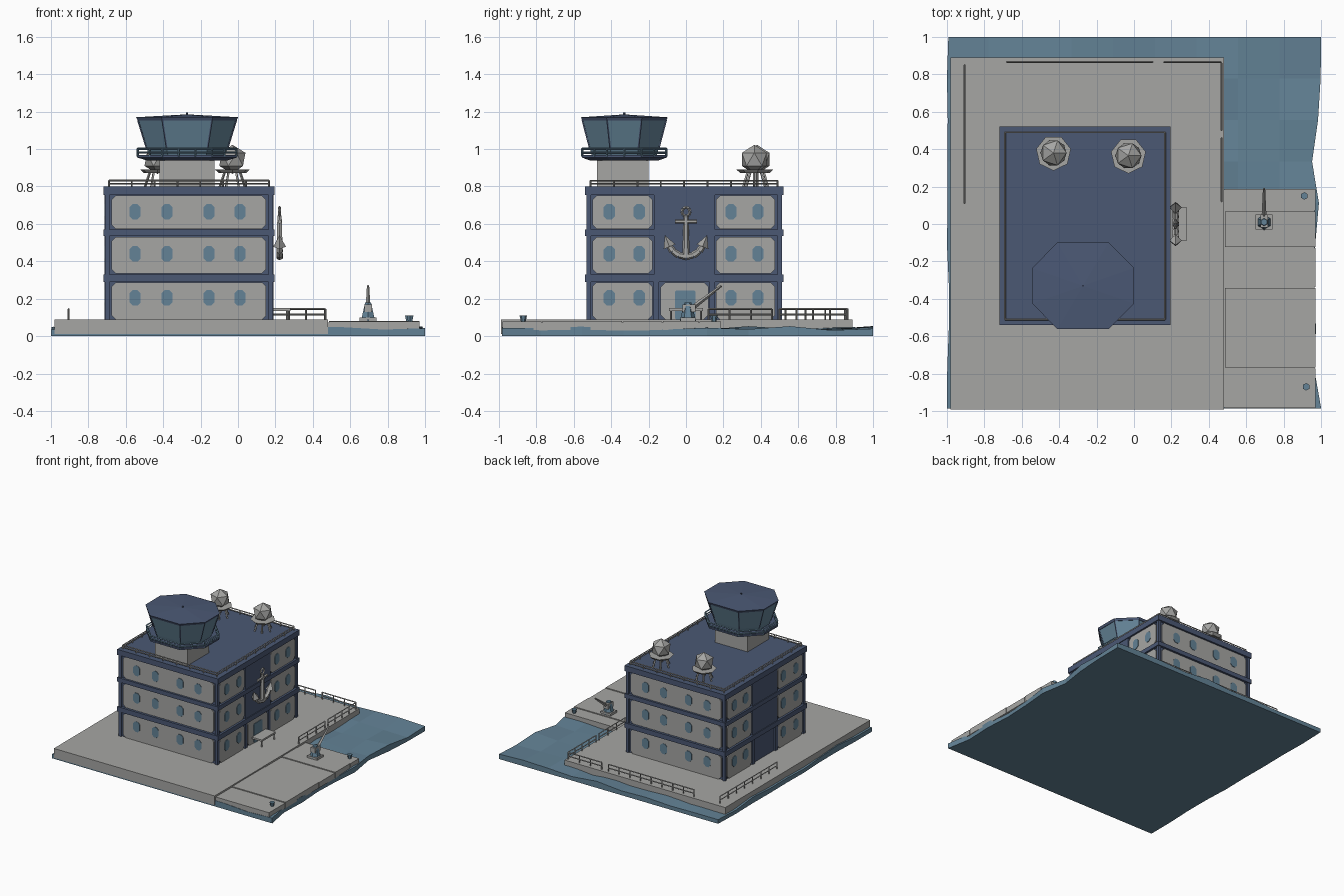
import bpy, bmesh, math, random
from mathutils import Vector, Matrix

random.seed(4)
cube = bpy.data.objects.get("Cube")
if cube:
    bpy.data.objects.remove(cube, do_unlink=True)


def material(name, rgb):
    m = bpy.data.materials.new(name)
    m.use_nodes = True
    m.diffuse_color = (*rgb, 1)
    bsdf = next(n for n in m.node_tree.nodes if n.type == 'BSDF_PRINCIPLED')
    bsdf.inputs["Base Color"].default_value = (*rgb, 1)
    bsdf.inputs["Roughness"].default_value = 0.9
    return m


GREY = material("concrete grey", (0.38, 0.38, 0.37))
NAVY = material("navy blue", (0.07, 0.098, 0.175))
STEEL = material("steel blue", (0.125, 0.225, 0.305))


def finish(bm, name, mat):
    bmesh.ops.recalc_face_normals(bm, faces=bm.faces)
    me = bpy.data.meshes.new(name)
    bm.to_mesh(me)
    bm.free()
    me.materials.append(mat)
    ob = bpy.data.objects.new(name, me)
    bpy.context.collection.objects.link(ob)
    return ob


def loft(bm, rings):
    """Closed solid through rings with equal point counts."""
    loops = [[bm.verts.new(p) for p in ring] for ring in rings]
    n = len(loops[0])
    for a, b in zip(loops, loops[1:]):
        for i in range(n):
            j = (i + 1) % n
            bm.faces.new((a[i], a[j], b[j], b[i]))
    bm.faces.new(loops[0][::-1])
    bm.faces.new(loops[-1])


def box(bm, x0, x1, y0, y1, z0, z1):
    outline = ((x0, y0), (x1, y0), (x1, y1), (x0, y1))
    loft(bm, [[(x, y, z) for x, y in outline] for z in (z0, z1)])


def strut(bm, a, b, r, r2=None, sides=4):
    a, b = Vector(a), Vector(b)
    q = (b - a).to_track_quat('Z', 'Y').to_matrix().to_4x4()
    bmesh.ops.create_cone(bm, cap_ends=True, segments=sides, radius1=r,
                          radius2=r if r2 is None else r2, depth=(b - a).length,
                          matrix=Matrix.Translation((a + b) / 2) @ q)


def railing(bm, a, b, height, r, spacing, bars=(1,)):
    a, b = Vector(a), Vector(b)
    up = Vector((0, 0, height))
    n = max(1, round((b - a).length / spacing))
    for i in range(n + 1):
        p = a.lerp(b, i / n)
        strut(bm, p, p + up, r)
    for f in bars:
        strut(bm, a + up * f, b + up * f, r)


# Water with an uneven surface and ragged rim
bm = bmesh.new()
bmesh.ops.create_grid(bm, x_segments=9, y_segments=9, size=1)
for v in bm.verts:
    v.co.z = 0.042 + random.uniform(-0.012, 0.012)
    if v.co.x > 0.99 and abs(v.co.y) < 0.9:
        v.co.x -= random.uniform(0, 0.05)
    if v.co.x < -0.99:
        v.co.x += random.uniform(0, 0.012)
    if v.co.y < -0.99:
        v.co.y += 0.015
top = bm.faces[:]
new = bmesh.ops.extrude_face_region(bm, geom=top, use_keep_orig=True)
for v in new["geom"]:
    if isinstance(v, bmesh.types.BMVert):
        v.co.z = 0
finish(bm, "water", STEEL)

# Quay and pier slabs
bm = bmesh.new()
box(bm, -0.98, 0.48, -0.99, 0.89, 0.012, 0.088)
finish(bm, "quay", GREY)
bm = bmesh.new()
seams = (-0.985, -0.77, -0.34, -0.125, 0.07, 0.19)
for i, (a, b) in enumerate(zip(seams, seams[1:])):
    box(bm, 0.485, 0.97, a + 0.003, b - 0.003, 0.034, 0.078 + 0.004 * (i % 2))
box(bm, 0.48, 0.965, -0.98, 0.185, 0.03, 0.072)
finish(bm, "pier", GREY)

# Quay railings
bm = bmesh.new()
for a, b in (((-0.68, 0.865), (0.1, 0.865)), ((0.16, 0.865), (0.465, 0.865)),
             ((0.468, 0.12), (0.468, 0.46)), ((0.468, 0.5), (0.468, 0.86)),
             ((-0.905, 0.11), (-0.905, 0.85))):
    railing(bm, (*a, 0.085), (*b, 0.085), 0.06, 0.005, 0.1, (0.5, 1))
finish(bm, "quay_railings", GREY)

# Building core, floor bands and side columns
X0, X1, Y0, Y1 = -0.7, 0.175, -0.52, 0.5
CX, CY = (X0 + X1) / 2, (Y0 + Y1) / 2
bm = bmesh.new()
box(bm, X0, X1, Y0, Y1, 0.08, 0.78)
for z0, z1 in ((0.29, 0.33), (0.535, 0.57), (0.755, 0.8)):
    box(bm, X0 - 0.02, X1 + 0.02, Y0 - 0.02, Y1 + 0.02, z0, z1)
box(bm, X0 - 0.014, X1 + 0.014, -0.17, 0.155, 0.3, 0.78)
for y in (-0.16, 0.14):
    box(bm, X0 - 0.014, X1 + 0.014, y - 0.015, y + 0.015, 0.08, 0.31)
for x in (X0, X1):
    for y in (Y0, Y1):
        box(bm, x - 0.012, x + 0.012, y - 0.012, y + 0.012, 0.08, 0.78)
finish(bm, "building_frame", NAVY)

# Wall plates: side = (plane point, along-axis, outward normal)
SIDES = {
    "front": (Vector((0, Y0, 0)), Vector((1, 0, 0)), Vector((0, -1, 0))),
    "back": (Vector((0, Y1, 0)), Vector((1, 0, 0)), Vector((0, 1, 0))),
    "left": (Vector((X1, 0, 0)), Vector((0, 1, 0)), Vector((1, 0, 0))),
    "right": (Vector((X0, 0, 0)), Vector((0, 1, 0)), Vector((-1, 0, 0))),
}


def plate(bm, side, u0, u1, z0, z1, cut, depth, start=-0.002):
    origin, along, out = SIDES[side]
    pts = [(u0 + cut, z0), (u1 - cut, z0), (u1, z0 + cut), (u1, z1 - cut),
           (u1 - cut, z1), (u0 + cut, z1), (u0, z1 - cut), (u0, z0 + cut)]
    loft(bm, [[origin + along * u + out * d + Vector((0, 0, z)) for u, z in pts]
              for d in (start, depth)])


panels, windows = bmesh.new(), bmesh.new()
long_windows = (-0.55, -0.38, -0.155, 0.01)
FLOORS = ((0.088, 0.288, 0.205), (0.335, 0.53, 0.44), (0.573, 0.752, 0.665))
for z0, z1, zc in FLOORS:
    for side in SIDES:
        if side in ("front", "back"):
            spans, centres = ((-0.675, 0.15),), long_windows
        else:
            spans, centres = ((-0.5, -0.18), (0.16, 0.475)), (-0.41, -0.25, 0.24, 0.385)
        for a, b in spans:
            plate(panels, side, a, b, z0, z1, 0.022, 0.009)
        for c in centres:
            plate(windows, side, c - 0.03, c + 0.03, zc - 0.042, zc + 0.042, 0.018, 0.013, 0.008)
# Entrance on the left side
plate(panels, "left", -0.135, 0.12, 0.088, 0.288, 0.025, 0.009)
plate(windows, "left", -0.06, 0.05, 0.088, 0.245, 0.008, 0.013, 0.008)
finish(panels, "wall_panels", GREY)
finish(windows, "windows", STEEL)

# Entrance slab on short legs
bm = bmesh.new()
box(bm, 0.19, 0.28, -0.09, 0.09, 0.135, 0.15)
for y in (-0.08, 0.08):
    strut(bm, (0.272, y, 0.08), (0.272, y, 0.14), 0.006)
finish(bm, "entrance_slab", GREY)

# Anchor emblem on the left wall
bm = bmesh.new()
AX = 0.222
strut(bm, (AX, 0, 0.43), (AX, 0, 0.645), 0.02, 0.013, 6)
strut(bm, (AX, -0.06, 0.612), (AX, 0.06, 0.612), 0.011, sides=6)
ring = [Vector((AX, 0.022 * math.cos(t), 0.665 + 0.024 * math.sin(t)))
        for t in (i * math.pi / 4 for i in range(8))]
for i, p in enumerate(ring):
    strut(bm, p, ring[i - 1], 0.008)
for s in (-1, 1):
    arc = [Vector((AX, s * 0.1 * math.sin(t), 0.525 - 0.1 * math.cos(t)))
           for t in (0, 0.4, 0.8, 1.2)]
    for a, b in zip(arc, arc[1:]):
        strut(bm, a, b, 0.02, 0.016, 6)
    strut(bm, (AX, s * 0.088, 0.478), (AX, s * 0.113, 0.54), 0.034, 0, 4)
finish(bm, "anchor", GREY)

# Roof railing
bm = bmesh.new()
corners = [(-0.69, -0.51), (0.165, -0.51), (0.165, 0.49), (-0.69, 0.49)]
for i, c in enumerate(corners):
    railing(bm, (*corners[i - 1], 0.795), (*c, 0.795), 0.036, 0.005, 0.12, (0.55, 1))
finish(bm, "roof_railing", GREY)

# Control tower
TX, TY = -0.272, -0.33


def octagon(s, z):
    pts = ((0.137, 0.232), (0.272, 0.095), (0.272, -0.095), (0.137, -0.232))
    pts += tuple((-x, y) for x, y in reversed(pts))
    return [Vector((TX + x * s, TY + y * s, z)) for x, y in pts]


bm = bmesh.new()
box(bm, -0.42, -0.125, -0.475, -0.2, 0.79, 0.95)
finish(bm, "tower_base", GREY)
bm = bmesh.new()
loft(bm, [octagon(0.8, 0.94), octagon(0.98, 0.955), octagon(0.98, 0.968)])
finish(bm, "tower_balcony", NAVY)
bm = bmesh.new()
rail = octagon(0.97, 0.96)
for i, p in enumerate(rail):
    railing(bm, rail[i - 1], p, 0.042, 0.006, 0.09, (0.5, 1))
finish(bm, "balcony_railing", STEEL)
bm = bmesh.new()
loft(bm, [octagon(0.74, 0.96), octagon(0.79, 1.0), octagon(0.96, 1.155)])
finish(bm, "tower_glazing", STEEL)
bm = bmesh.new()
for a, b in zip(octagon(0.79, 1.0), octagon(0.965, 1.155)):
    strut(bm, a, b, 0.005)
loft(bm, [octagon(0.97, 1.152), octagon(1, 1.17), octagon(0.03, 1.185)])
strut(bm, (TX, TY, 1.18), (TX, TY, 1.195), 0.006)
finish(bm, "tower_roof", NAVY)

# Radar domes on trestle stands
for name, x, y in (("right", -0.43, 0.38), ("left", -0.03, 0.365)):
    bm = bmesh.new()
    bmesh.ops.create_icosphere(bm, subdivisions=1, radius=0.078,
                               matrix=Matrix.Translation((x, y, 0.945)))
    finish(bm, name + "_radar_dome", GREY)
    bm = bmesh.new()
    strut(bm, (x, y, 0.872), (x, y, 0.89), 0.075, 0.095, 7)
    for i in range(6):
        t = i * math.pi / 3
        d = Vector((math.cos(t), math.sin(t), 0))
        strut(bm, Vector((x, y, 0.79)) + d * 0.07, Vector((x, y, 0.88)) + d * 0.04, 0.007)
    finish(bm, name + "_dome_stand", GREY)

# Pier crane and bollards
bm = bmesh.new()
strut(bm, (0.695, 0.01, 0.075), (0.695, 0.01, 0.18), 0.045, 0.018, 6)
finish(bm, "crane_base", STEEL)
bm = bmesh.new()
box(bm, 0.65, 0.74, -0.03, 0.05, 0.075, 0.1)
box(bm, 0.675, 0.715, -0.02, 0.05, 0.13, 0.17)
strut(bm, (0.695, 0.02, 0.14), (0.695, 0.19, 0.27), 0.014, 0.006)
finish(bm, "crane_jib", GREY)
bm = bmesh.new()
for x, y in ((0.92, -0.87), (0.91, 0.15)):
    strut(bm, (x, y, 0.075), (x, y, 0.11), 0.012, 0.02, 6)
finish(bm, "bollards", STEEL)
